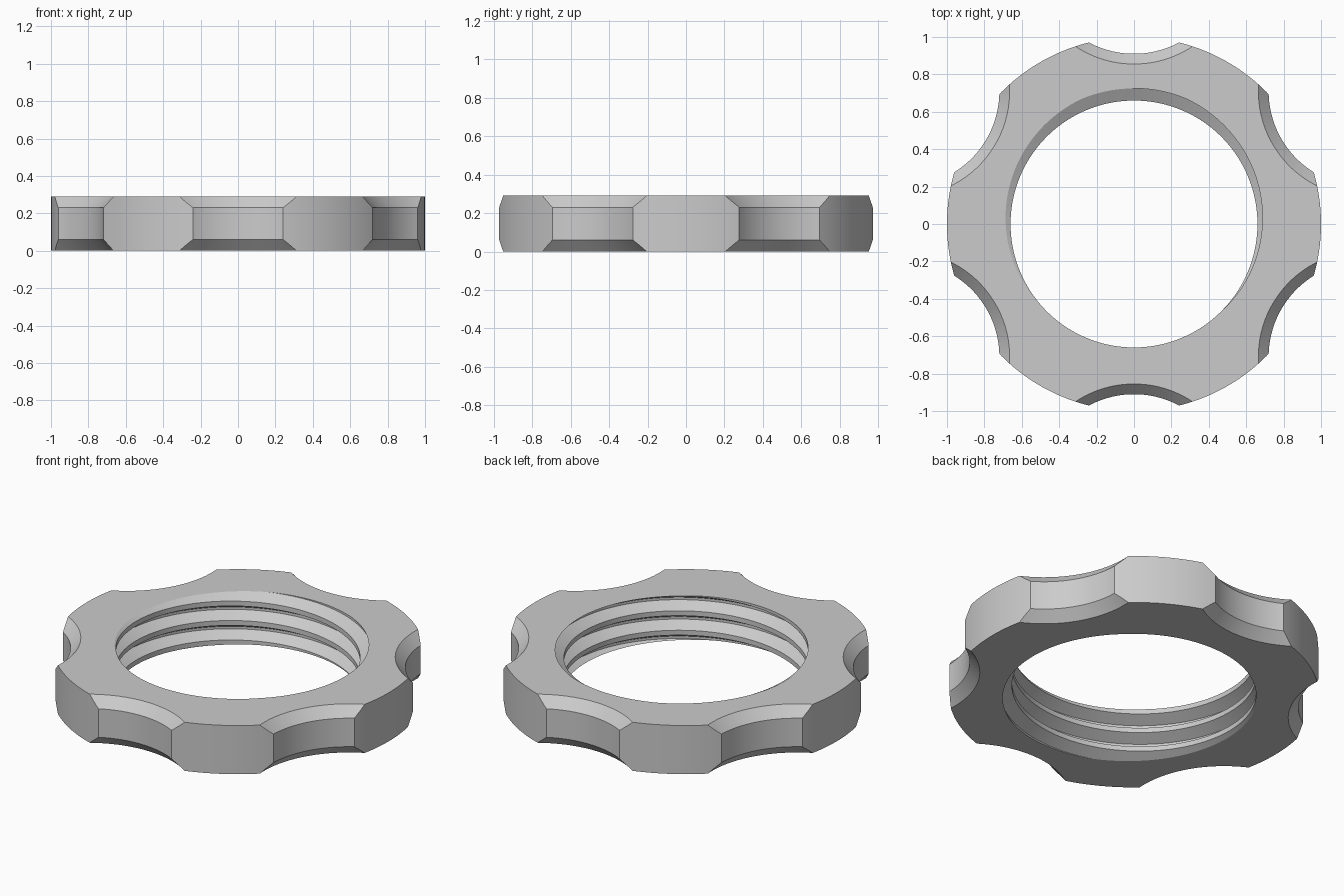
import bpy, bmesh, math

if "Cube" in bpy.data.objects:
    bpy.data.objects.remove(bpy.data.objects["Cube"])

H, R_OUT = 0.29, 1.0                 # ring height and outer radius
R_CREST, R_ROOT, PITCH = 0.66, 0.725, 0.116
N = 288                              # segments around the ring

grey = bpy.data.materials.new("light grey metal")
grey.diffuse_color = (0.6, 0.6, 0.6, 1)
grey.use_nodes = True
grey.node_tree.nodes["Principled BSDF"].inputs["Base Color"].default_value = grey.diffuse_color

# thread breakpoints in one pitch, measured from the centre of the root
STEPS = [-5 / 16, -1 / 16, 1 / 16, 5 / 16]


def thread_radius(z, root_z):
    d = (z - root_z) / PITCH
    d = abs(d - round(d))
    t = min(max((d - 1 / 16) / (6 / 16 - 1 / 16), 0), 1)
    return R_ROOT + (R_CREST - R_ROOT) * t


def make_object(name, bm):
    bmesh.ops.recalc_face_normals(bm, faces=bm.faces)
    mesh = bpy.data.meshes.new(name)
    bm.to_mesh(mesh)
    bm.free()
    ob = bpy.data.objects.new(name, mesh)
    bpy.context.collection.objects.link(ob)
    mesh.materials.append(grey)
    return ob


def add_strips(bm, columns):
    """Skin neighbouring closed columns, skipping collapsed corners."""
    for a, b in zip(columns, columns[1:] + columns[:1]):
        for j in range(len(a)):
            k = (j + 1) % len(a)
            quad = list(dict.fromkeys([a[j], a[k], b[k], b[j]]))
            if len(quad) > 2 and not bm.faces.get(quad):
                bm.faces.new(quad)


# Ring body: each section runs up the helical thread, clipped at both faces
STEPS = [-6 / 16, -1 / 16, 1 / 16, 6 / 16]
bm = bmesh.new()
cols = []
for i in range(N + 1):
    a = 2 * math.pi * i / N
    root_top = H + PITCH * (a / (2 * math.pi) - 0.25)
    pts = []
    for turn in range(-5, 4):
        for s in STEPS:
            z = min(max(root_top + (turn + s) * PITCH, 0), H)
            pts.append((thread_radius(z, root_top), z))
    pts += [(R_OUT, H), (R_OUT, 0)]
    col, last = [], None
    for r, z in pts:
        if last is None or math.dist(last, (r, z)) > 1e-6:
            v = bm.verts.new((r * math.cos(a), r * math.sin(a), z))
            last = (r, z)
        col.append(v)
    cols.append(col)
for a, b in zip(cols, cols[1:]):
    for j in range(len(a)):
        k = (j + 1) % len(a)
        quad = list(dict.fromkeys([a[j], a[k], b[k], b[j]]))
        if len(quad) > 2:
            bm.faces.new(quad)
bmesh.ops.remove_doubles(bm, verts=bm.verts, dist=1e-5)
ring = make_object("threaded_ring_nut", bm)

# Finger scallops: six waisted cutters that also chamfer both rims
bm = bmesh.new()
profile = [(0, -0.06), (0.62, -0.06), (0.51, 0.06), (0.51, 0.23), (0.62, 0.35), (0, 0.35)]
for k in range(6):
    c = math.radians(30 + 60 * k)
    cx, cy = 1.42 * math.cos(c), 1.42 * math.sin(c)
    columns = []
    for i in range(96):
        a = c + 2 * math.pi * (i + 0.5) / 96
        columns.append([bm.verts.new((cx + r * math.cos(a), cy + r * math.sin(a), z))
                        for r, z in profile[1:-1]])
    for a, b in zip(columns, columns[1:] + columns[:1]):
        for j in range(3):
            bm.faces.new((a[j], b[j], b[j + 1], a[j + 1]))
    bm.faces.new([col[0] for col in columns])
    bm.faces.new([col[-1] for col in columns])
cutter = make_object("scallop_cutters", bm)
cutter.hide_render = True

cut = ring.modifiers.new("scallops", 'BOOLEAN')
cut.operation, cut.solver, cut.object = 'DIFFERENCE', 'EXACT', cutter
bpy.context.view_layer.objects.active = ring
ring.select_set(True)
cutter.select_set(False)
bpy.ops.object.modifier_apply(modifier=cut.name)
bpy.data.objects.remove(cutter)
bpy.ops.object.shade_smooth_by_angle(angle=math.radians(25))
